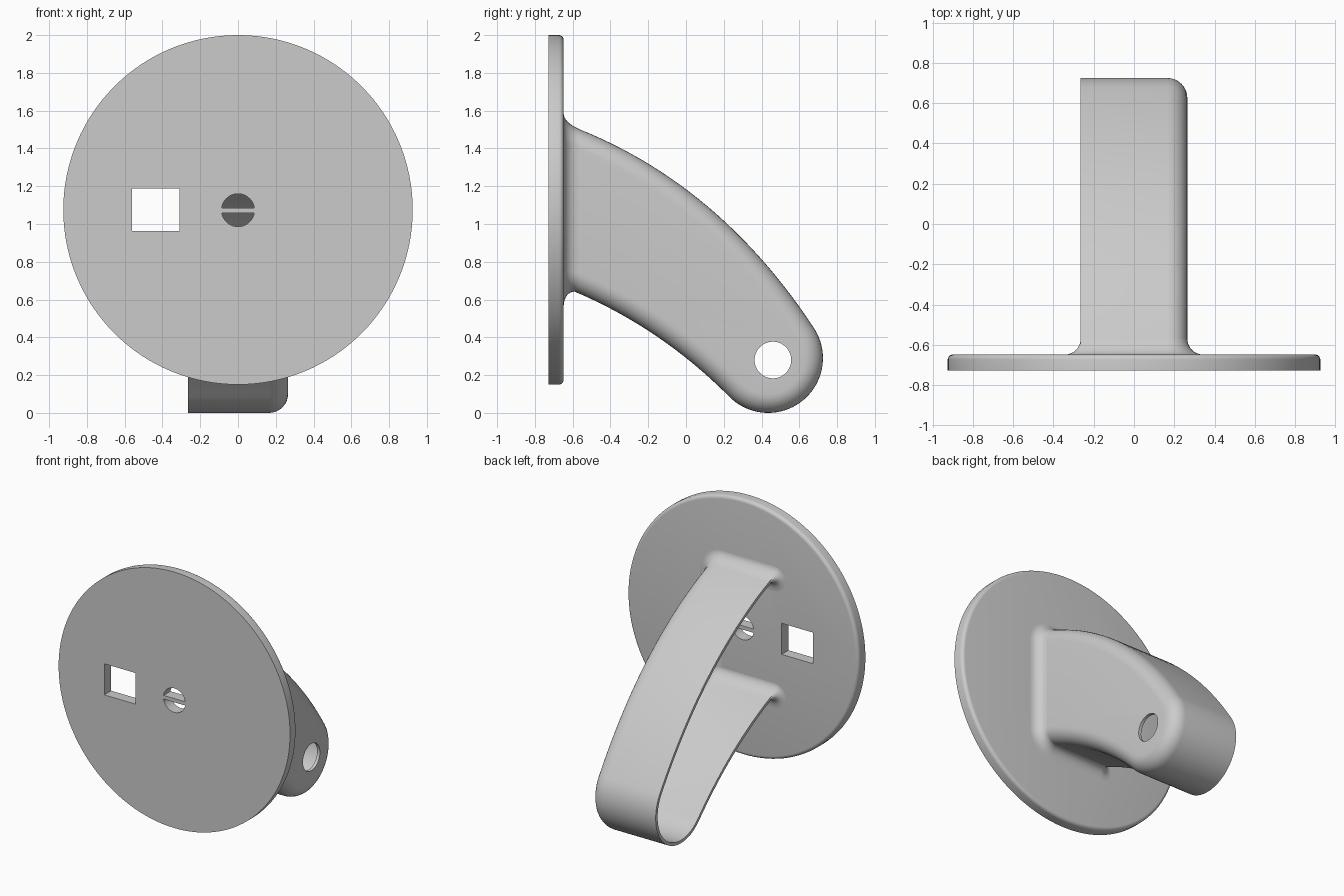
import bpy, bmesh, math
from mathutils import Matrix, Vector

if "Cube" in bpy.data.objects:
    bpy.data.objects.remove(bpy.data.objects["Cube"], do_unlink=True)

FRONT, BACK = -0.727, -0.648      # plate faces
CENTRE_Z, RADIUS = 1.075, 0.925
HALF_W, WALL, ROUND = 0.265, 0.022, 0.1
FILLET = 0.078

grey = bpy.data.materials.new("light grey")
grey.use_nodes = True
grey.diffuse_color = (0.6, 0.6, 0.6, 1)
grey.node_tree.nodes["Principled BSDF"].inputs["Base Color"].default_value = grey.diffuse_color


def add_object(name, bm):
    bmesh.ops.recalc_face_normals(bm, faces=bm.faces)
    mesh = bpy.data.meshes.new(name)
    bm.to_mesh(mesh)
    bm.free()
    mesh.materials.append(grey)
    obj = bpy.data.objects.new(name, mesh)
    bpy.context.collection.objects.link(obj)
    return obj


def activate(obj):
    bpy.ops.object.select_all(action='DESELECT')
    obj.select_set(True)
    bpy.context.view_layer.objects.active = obj


def smooth(obj):
    activate(obj)
    bpy.ops.object.shade_smooth_by_angle(angle=math.radians(35))


def cylinder(name, centre, radius, depth, axis, sides=64):
    bm = bmesh.new()
    mat = Matrix.Translation(centre) @ Matrix.Rotation(math.pi / 2, 4, axis)
    bmesh.ops.create_cone(bm, cap_ends=True, segments=sides, radius1=radius,
                          radius2=radius, depth=depth, matrix=mat)
    return bm


def box(name, centre, size):
    bm = bmesh.new()
    bmesh.ops.create_cube(bm, size=1, matrix=Matrix.Translation(centre) @ Matrix.Diagonal((*size, 1)))
    return add_object(name, bm)


def cut(obj, cutter):
    mod = obj.modifiers.new("cut", 'BOOLEAN')
    mod.operation, mod.solver, mod.object = 'DIFFERENCE', 'EXACT', cutter
    activate(obj)
    bpy.ops.object.modifier_apply(modifier=mod.name)
    bpy.data.objects.remove(cutter, do_unlink=True)


def loft(rings, closed, cap_last):
    bm = bmesh.new()
    rows = [[bm.verts.new(p) for p in ring] for ring in rings]
    n = len(rows[0])
    for a, b in zip(rows, rows[1:]):
        for i in range(n if closed else n - 1):
            j = (i + 1) % n
            bm.faces.new((a[i], a[j], b[j], b[i]))
    if cap_last:
        bm.faces.new(rows[-1])
    return bm


def bezier(p0, p1, p2, steps):
    p0, p1, p2 = Vector(p0), Vector(p1), Vector(p2)
    ts = [i / steps for i in range(steps + 1)]
    return [p0 * (1 - t) ** 2 + p1 * 2 * t * (1 - t) + p2 * t * t for t in ts]


def arc(centre, radius, start, end, steps):
    angles = [math.radians(start + (end - start) * i / steps) for i in range(steps + 1)]
    return [Vector((centre[0] + radius * math.cos(a), centre[1] + radius * math.sin(a))) for a in angles]


def offset(points, dist):
    """Shift an open polyline to the right of its direction of travel."""
    result = []
    for i, p in enumerate(points):
        t = (points[min(i + 1, len(points) - 1)] - points[max(i - 1, 0)]).normalized()
        result.append(p + Vector((t.y, -t.x)) * dist)
    return result


# Round plate with a softened back rim
mid_y, depth = (FRONT + BACK) / 2, BACK - FRONT
bm = cylinder("plate", (0, mid_y, CENTRE_Z), RADIUS, depth, 'X', 128)
rim = [e for e in bm.edges if all(v.co.y > mid_y for v in e.verts)]
bmesh.ops.bevel(bm, geom=rim, offset=0.025, segments=5, profile=0.5, affect='EDGES')
plate = add_object("round_plate", bm)
cut(plate, box("square_cutter", (-0.435, mid_y, 1.075), (0.25, 0.3, 0.225)))
cut(plate, add_object("round_cutter", cylinder("hole", (0, mid_y, 1.073), 0.087, 0.3, 'X')))
smooth(plate)

# Bar across the small round hole
box("hole_crossbar", (0, mid_y, 1.072), (0.18, depth - 0.001, 0.027))

# Hollow curved arm, open on one side, with a rounded edge on the other
tip = (0.435, 0.29)
ends = arc(tip, 0.29, 34, -135, 40)
top = bezier((-0.69, 1.548), (0.14, 1.265), ends[0], 28)
bottom = bezier(ends[-1], (-0.17, 0.487), (-0.69, 0.682), 24)
profile = top[:-1] + ends + bottom[1:]


def arm_ring(x, inset):
    pts = offset(profile, inset)
    pts[0].x = pts[-1].x = -0.69
    return [(x, p.x, p.y) for p in pts]


rings = [arm_ring(-HALF_W, 0)]
for i in range(9):
    a = math.pi / 2 * i / 8
    rings.append(arm_ring(HALF_W - ROUND + ROUND * math.sin(a), ROUND * (1 - math.cos(a))))
arm = add_object("hollow_arm", loft(rings, False, True))
shell = arm.modifiers.new("wall", 'SOLIDIFY')
shell.thickness, shell.offset, shell.use_even_offset = WALL, -1, True
activate(arm)
bpy.ops.object.modifier_apply(modifier=shell.name)
cut(arm, add_object("pin_cutter", cylinder("hole", (0.3, 0.46, 0.28), 0.097, 0.4, 'Y')))
smooth(arm)


# Flared fillet where the arm wall meets the plate, on both faces of the wall
def flare_ring(a):
    d = FILLET * (1 - math.sin(a))
    lift = FILLET * (1 - math.cos(a))
    half = WALL / 2
    shift = -0.37 * lift - 0.028 * d / FILLET
    z_top, z_low = 1.534 - half + shift, 0.667 + half + shift
    r = ROUND - half
    cx, start = HALF_W - ROUND, -HALF_W + half
    path = [Vector((start, z_top))] + arc((cx, z_top - r), r, 90, 0, 8)
    path += arc((cx, z_low + r), r, 0, -90, 8) + [Vector((start, z_low))]
    h = half + d
    outer, inner = offset(path, -h), offset(path, h)
    cap_low = arc(path[-1], h, 270, 90, 10)[1:-1]
    cap_top = arc(path[0], h, 270, 90, 10)[1:-1]
    loop = outer + cap_low + inner[::-1] + cap_top
    return [(p.x, BACK + lift, p.y) for p in loop]


flare = add_object("arm_base_fillet",
                   loft([flare_ring(math.pi / 2 * i / 8) for i in range(9)], True, False))
smooth(flare)
